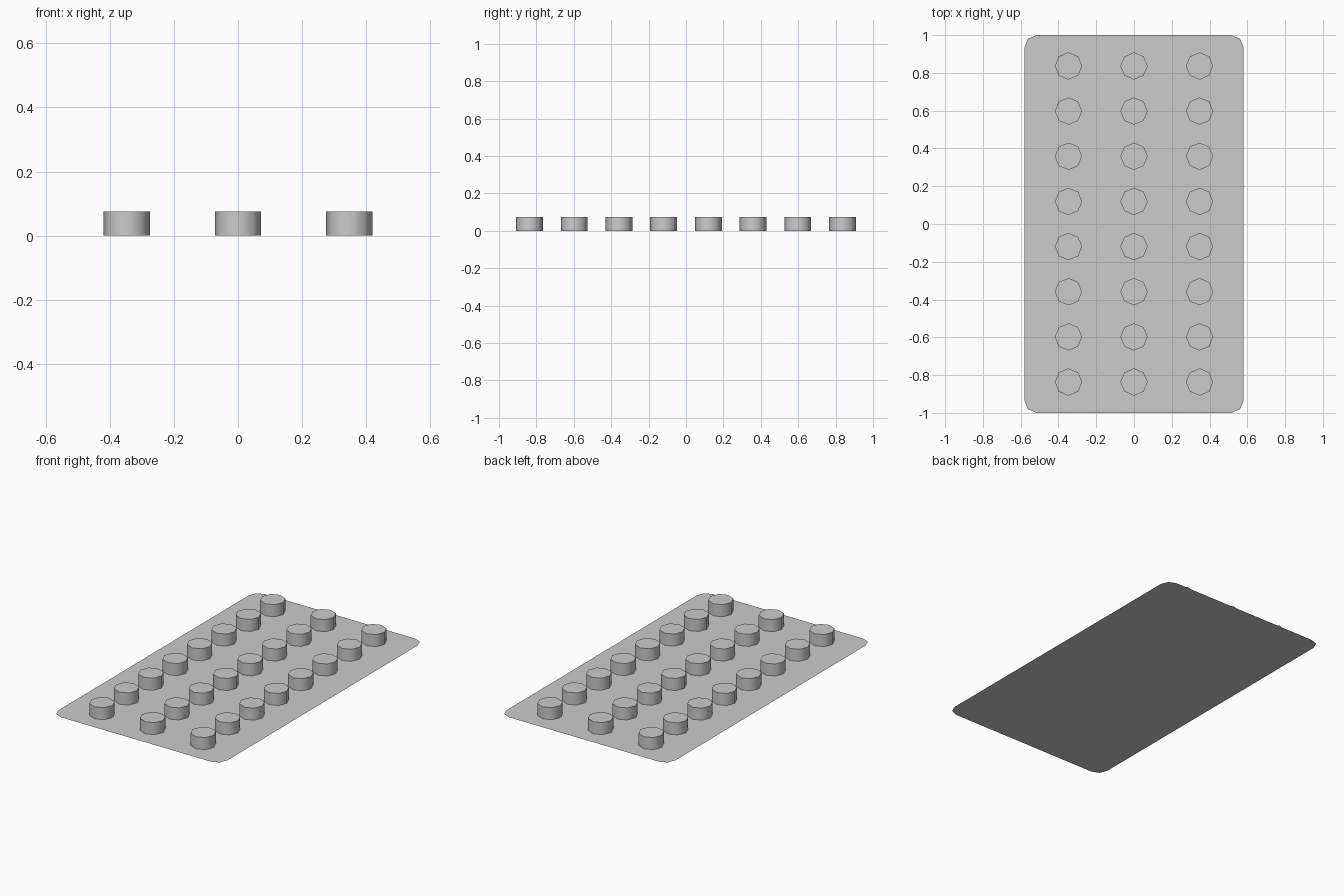
import bpy, bmesh, math
from mathutils import Matrix

if "Cube" in bpy.data.objects:
    bpy.data.objects.remove(bpy.data.objects["Cube"])

HALF_W, HALF_L = 0.58, 1.0
CORNER, CORNER_STEPS = 0.065, 2
RADIUS, HEIGHT, SIDES = 0.072, 0.075, 8
COLUMNS, ROWS = 3, 8
STEP_X, STEP_Y = 0.347, 0.239

# Single plain grey
grey = bpy.data.materials.new("plain grey")
grey.use_nodes = True
colour = (0.6, 0.6, 0.6, 1)
grey.diffuse_color = colour
grey.node_tree.nodes["Principled BSDF"].inputs["Base Color"].default_value = colour


def add_object(name, bm):
    mesh = bpy.data.meshes.new(name)
    bm.to_mesh(mesh)
    bm.free()
    mesh.materials.append(grey)
    obj = bpy.data.objects.new(name, mesh)
    bpy.context.collection.objects.link(obj)
    return obj


# Backing sheet: a flat rectangle with rounded corners
bm = bmesh.new()
outline = []
for quarter, (sx, sy) in enumerate([(1, 1), (-1, 1), (-1, -1), (1, -1)]):
    for i in range(CORNER_STEPS + 1):
        a = (quarter + i / CORNER_STEPS) * math.pi / 2
        x = sx * (HALF_W - CORNER) + CORNER * math.cos(a)
        y = sy * (HALF_L - CORNER) + CORNER * math.sin(a)
        outline.append(bm.verts.new((x, y, 0)))
bm.faces.new(outline)
add_object("backing_sheet", bm)

# Raised round blisters in a regular grid, open where they meet the sheet
for col in range(COLUMNS):
    for row in range(ROWS):
        bm = bmesh.new()
        bmesh.ops.create_cone(bm, cap_ends=True, segments=SIDES,
                              radius1=RADIUS, radius2=RADIUS, depth=HEIGHT,
                              matrix=Matrix.Translation((0, 0, HEIGHT / 2)))
        base = [f for f in bm.faces if f.normal.z < -0.9]
        bmesh.ops.delete(bm, geom=base, context='FACES_ONLY')
        # Smooth walls with a crisp top rim
        for f in bm.faces:
            f.smooth = abs(f.normal.z) < 0.5
        for e in bm.edges:
            e.smooth = not any(f.normal.z > 0.5 for f in e.link_faces)
        blister = add_object(f"blister_{col + 1}_{row + 1}", bm)
        blister.location = ((col - (COLUMNS - 1) / 2) * STEP_X,
                            (row - (ROWS - 1) / 2) * STEP_Y, 0)
